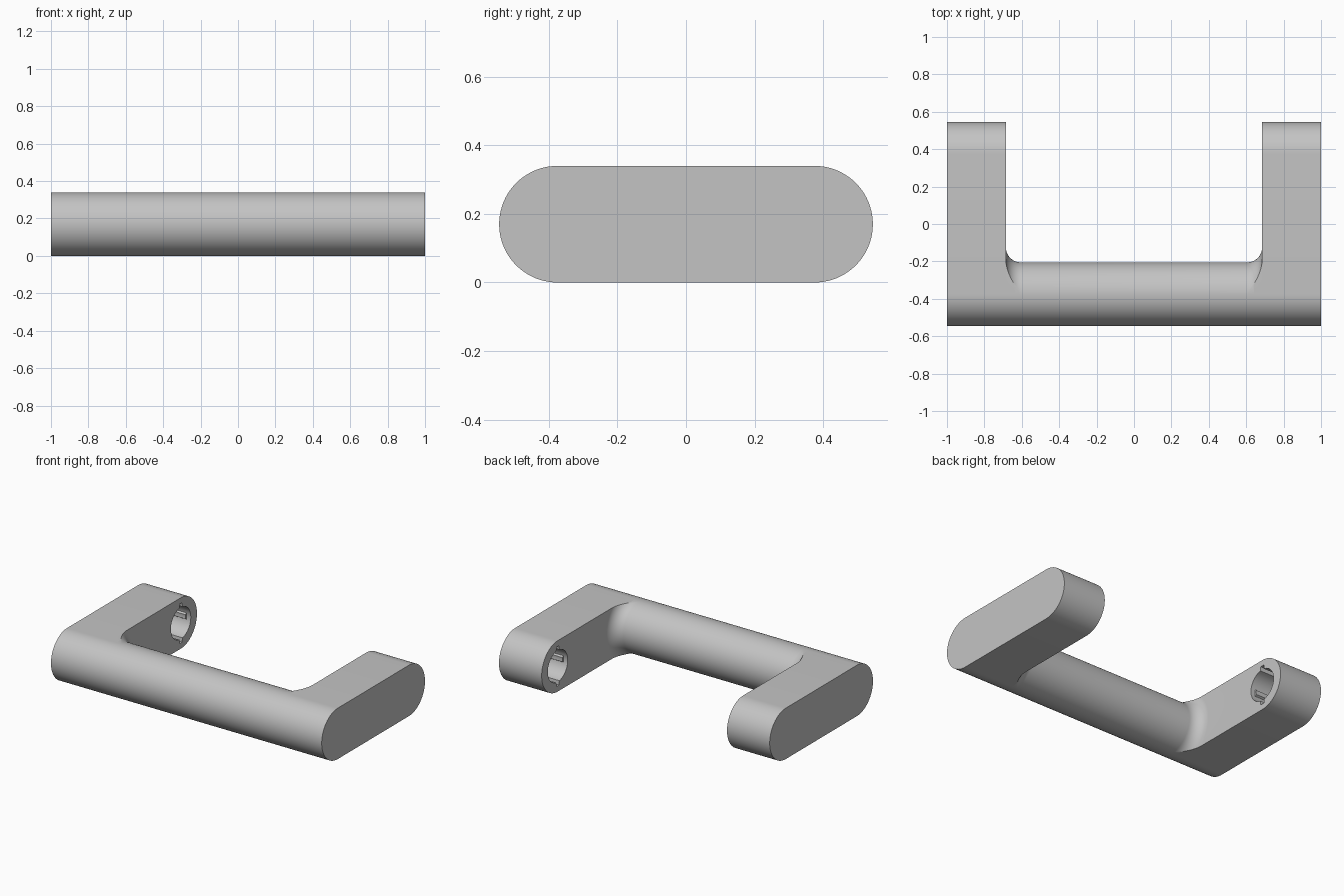
import bpy, bmesh
from math import sin, cos, pi, sqrt, asin, radians

cube = bpy.data.objects.get("Cube")
if cube:
    bpy.data.objects.remove(cube, do_unlink=True)

RAD = 0.17          # half thickness of the handle
GRIP_Y = -0.375     # axis of the grip bar
SOCKET_Y = 0.375    # axis of the mounting sockets
ARM_X = 0.685       # inner face of each arm
FILLET = 0.08
SEG = 40            # segments per half round

grey = bpy.data.materials.new("satin grey")
grey.use_nodes = True
colour = (0.55, 0.55, 0.55, 1)
grey.diffuse_color = colour
grey.node_tree.nodes["Principled BSDF"].inputs["Base Color"].default_value = colour


def make_object(name, bm):
    bmesh.ops.remove_doubles(bm, verts=bm.verts, dist=0.00005)
    bmesh.ops.recalc_face_normals(bm, faces=bm.faces)
    mesh = bpy.data.meshes.new(name)
    bm.to_mesh(mesh)
    bm.free()
    obj = bpy.data.objects.new(name, mesh)
    bpy.context.collection.objects.link(obj)
    mesh.materials.append(grey)
    return obj


def section(centre, radius):
    """Round front, flat top and bottom, and a back arc clipped to the thickness."""
    front = [(GRIP_Y - RAD * sin(pi * i / SEG), RAD + RAD * cos(pi * i / SEG))
             for i in range(SEG + 1)]
    limit = asin(min(1, RAD / radius))
    arc = [-limit + 2 * limit * i / SEG for i in range(SEG + 1)]
    return front + [(centre + radius * cos(a), RAD + radius * sin(a)) for a in arc]


def add_ring(bm, x, points):
    return [bm.verts.new((x, y, z)) for y, z in points]


def bridge(bm, a, b):
    for i in range(len(a)):
        j = (i + 1) % len(a)
        bm.faces.new((a[i], a[j], b[j], b[i]))


# Handle body: flared grip bar running into two flat arms
bm = bmesh.new()
steps = 16
flare = []
for i in range(steps + 1):
    a = pi / 2 * i / steps
    flare.append((ARM_X - FILLET + FILLET * sin(a), RAD + FILLET * (1 - cos(a))))
stations = [(-x, r) for x, r in reversed(flare)] + flare
rings = [add_ring(bm, x, section(GRIP_Y, r)) for x, r in stations]
for a, b in zip(rings, rings[1:]):
    bridge(bm, a, b)
for side, bar_end in ((-1, rings[0]), (1, rings[-1])):
    inner = add_ring(bm, side * ARM_X, section(SOCKET_Y, RAD))
    outer = add_ring(bm, side, section(SOCKET_Y, RAD))
    bridge(bm, inner, outer)
    bm.faces.new(outer)
    bm.faces.new(inner[SEG + 1:] + bar_end[:SEG:-1])
handle = make_object("pull_handle", bm)


def socket_outline(ridged):
    """Round bore with key slots above and below, and optional side ridges."""
    points = []
    for i in range(120):
        deg = i * 3
        radii = [0.105]
        slot = abs(deg % 180 - 90)
        ridge = min(deg % 180, 180 - deg % 180)
        if slot <= 6:
            radii = [0.132]
        elif ridged and ridge <= 9:
            radii = [0.092]
        a = radians(deg)
        points += [(SOCKET_Y + r * cos(a), RAD + r * sin(a)) for r in radii]
    return points


# Mounting sockets cut into the inner face of each arm
for side in (-1, 1):
    bm = bmesh.new()
    layers = [(ARM_X - 0.02, False), (ARM_X + 0.03, False),
              (ARM_X + 0.03, True), (ARM_X + 0.2, True)]
    rings = [add_ring(bm, side * x, socket_outline(ridged)) for x, ridged in layers]
    for a, b in zip(rings, rings[1:]):
        bridge(bm, a, b)
    bm.faces.new(rings[0])
    bm.faces.new(rings[-1])
    cutter = make_object("socket_cutter", bm)
    cutter.hide_render = True
    cut = handle.modifiers.new("socket", 'BOOLEAN')
    cut.operation = 'DIFFERENCE'
    cut.solver = 'EXACT'
    cut.object = cutter
    bpy.context.view_layer.objects.active = handle
    bpy.ops.object.modifier_apply(modifier=cut.name)
    bpy.data.objects.remove(cutter, do_unlink=True)

bpy.ops.object.select_all(action='DESELECT')
handle.select_set(True)
bpy.context.view_layer.objects.active = handle
bpy.ops.object.shade_smooth_by_angle(angle=radians(30))
